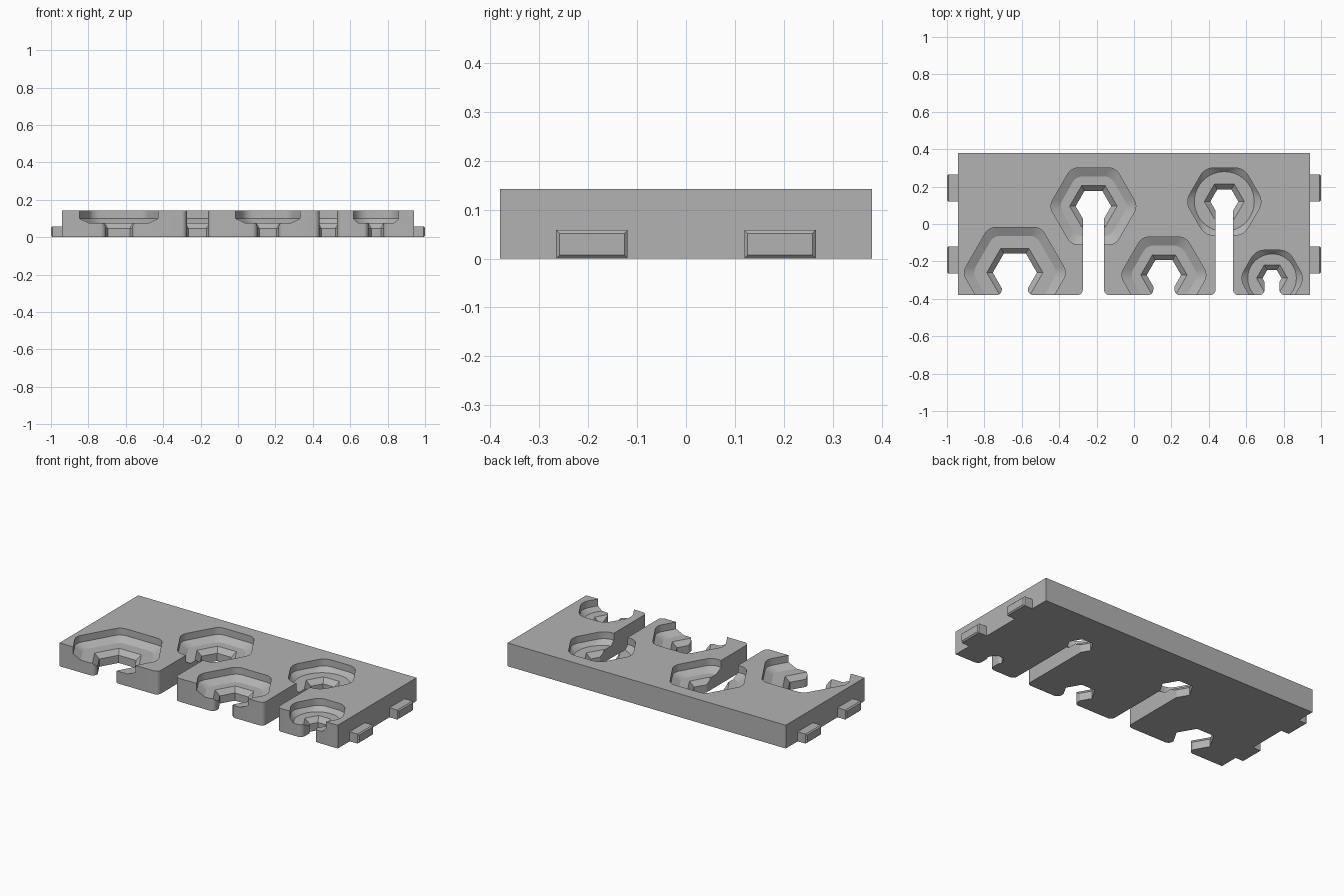
import bpy, bmesh
from math import sin, cos, pi, radians
from mathutils import Vector

if "Cube" in bpy.data.objects:
    bpy.data.objects.remove(bpy.data.objects["Cube"], do_unlink=True)

grey = bpy.data.materials.new("light_grey")
grey.use_nodes = True
grey.diffuse_color = (0.45, 0.45, 0.45, 1)
grey.node_tree.nodes["Principled BSDF"].inputs["Base Color"].default_value = grey.diffuse_color

FRONT, HEIGHT, FLOOR, LEDGE = -0.38, 0.142, 0.075, 0.10


def add_object(name, bm):
    bmesh.ops.recalc_face_normals(bm, faces=bm.faces[:])
    mesh = bpy.data.meshes.new(name)
    bm.to_mesh(mesh)
    bm.free()
    mesh.materials.append(grey)
    obj = bpy.data.objects.new(name, mesh)
    bpy.context.collection.objects.link(obj)
    return obj


def hull(name, rings):
    """Convex solid through rings given as (points, z)."""
    bm = bmesh.new()
    for points, z in rings:
        for x, y in points:
            bm.verts.new((x, y, z))
    res = bmesh.ops.convex_hull(bm, input=bm.verts[:])
    loose = [v for v in bm.verts if not v.link_faces]
    bmesh.ops.delete(bm, geom=loose, context='VERTS')
    bmesh.ops.dissolve_limit(bm, angle_limit=radians(0.5), verts=bm.verts[:], edges=bm.edges[:])
    return add_object(name, bm)


def prism(name, points, z0, z1):
    bm = bmesh.new()
    face = bm.faces.new([bm.verts.new((x, y, z0)) for x, y in points])
    ext = bmesh.ops.extrude_face_region(bm, geom=[face])
    top = [v for v in ext["geom"] if isinstance(v, bmesh.types.BMVert)]
    bmesh.ops.translate(bm, verts=top, vec=(0, 0, z1 - z0))
    return add_object(name, bm)


def box(name, x0, x1, y0, y1, z0, z1):
    return prism(name, [(x0, y0), (x1, y0), (x1, y1), (x0, y1)], z0, z1)


def circle(cx, cy, r, n):
    return [(cx + r * cos(2 * pi * i / n), cy + r * sin(2 * pi * i / n)) for i in range(n)]


def rounded_hex(cx, cy, apothem, r, steps=6):
    reach = (apothem - r) / cos(pi / 6)
    points = []
    for k in range(6):
        a = k * pi / 3
        for s in range(steps + 1):
            b = a - pi / 6 + s * pi / 3 / steps
            points.append((cx + reach * cos(a) + r * cos(b), cy + reach * sin(a) + r * sin(b)))
    return points


def slot_outline(cx, cy, half, r, steps=6):
    """Straight slot whose mouth flares out with rounded corners."""
    side = [(half, cy)]
    for s in range(steps + 1):
        a = s * pi / 2 / steps
        side.append((half + r - r * cos(a), FRONT + r - r * sin(a)))
    side.append((half + r, FRONT - 0.05))
    return [(cx + x, y) for x, y in side] + [(cx - x, y) for x, y in reversed(side)]


def cut(body, cutter):
    cutter.hide_render = True
    mod = body.modifiers.new("cut", 'BOOLEAN')
    mod.operation, mod.solver, mod.object = 'DIFFERENCE', 'EXACT', cutter
    bpy.context.view_layer.objects.active = body
    bpy.ops.object.modifier_apply(modifier=mod.name)
    bpy.data.objects.remove(cutter, do_unlink=True)


# Main plate
plate = box("holder_plate", -0.94, 0.94, FRONT, -FRONT, 0, HEIGHT)

# Sockets: x, y, pocket apothem, corner radius, hex radius, slot half width, round floor radius
sockets = [
    (-0.637, -0.26, 0.242, 0.065, 0.15, 0.07, None),
    (-0.217, 0.095, 0.205, 0.065, 0.127, 0.057, None),
    (0.16, -0.273, 0.203, 0.065, 0.124, 0.057, None),
    (0.483, 0.12, 0.18, 0.08, 0.107, 0.047, 0.16),
    (0.738, -0.29, 0.15, 0.08, 0.083, 0.04, 0.13),
]
for x, y, apothem, corner, hex_r, half, floor_r in sockets:
    # Wide pocket with a sloped rim around its floor
    rim = rounded_hex(x, y, apothem, corner)
    if floor_r:
        floor = circle(x, y, floor_r, 48)
    else:
        floor = rounded_hex(x, y, apothem - 0.045, corner)
    cut(plate, hull("pocket_cutter", [(rim, 0.2), (rim, LEDGE), (floor, FLOOR)]))
    # Through hexagon with a chamfered top
    wide, narrow = circle(x, y, hex_r, 6), circle(x, y, hex_r - 0.032, 6)
    cut(plate, hull("chamfer_cutter", [(wide, 0.12), (wide, FLOOR), (narrow, 0.047)]))
    cut(plate, prism("hex_cutter", narrow, -0.05, 0.11))
    # Open slot to the front edge
    cut(plate, prism("slot_cutter", slot_outline(x, y, half, 0.028), -0.05, 0.2))

# Joining tabs on both ends, with bevelled outer faces
for side, label in ((1, "left"), (-1, "right")):
    for y, place in ((-0.192, "front"), (0.192, "back")):
        x0, x1 = sorted((0.93 * side, side))
        tab = box(f"{label}_{place}_tab", x0, x1, y - 0.073, y + 0.073, 0, 0.058)
        bm = bmesh.new()
        bm.from_mesh(tab.data)
        edges = [e for e in bm.edges if all(abs(v.co.x) > 0.99 for v in e.verts)]
        bmesh.ops.bevel(bm, geom=edges, offset=0.007, segments=1, affect='EDGES')
        bm.to_mesh(tab.data)
        bm.free()

# Smooth the rounded corners only
bpy.ops.object.select_all(action='DESELECT')
plate.select_set(True)
bpy.context.view_layer.objects.active = plate
bpy.ops.object.shade_smooth_by_angle(angle=radians(22))
